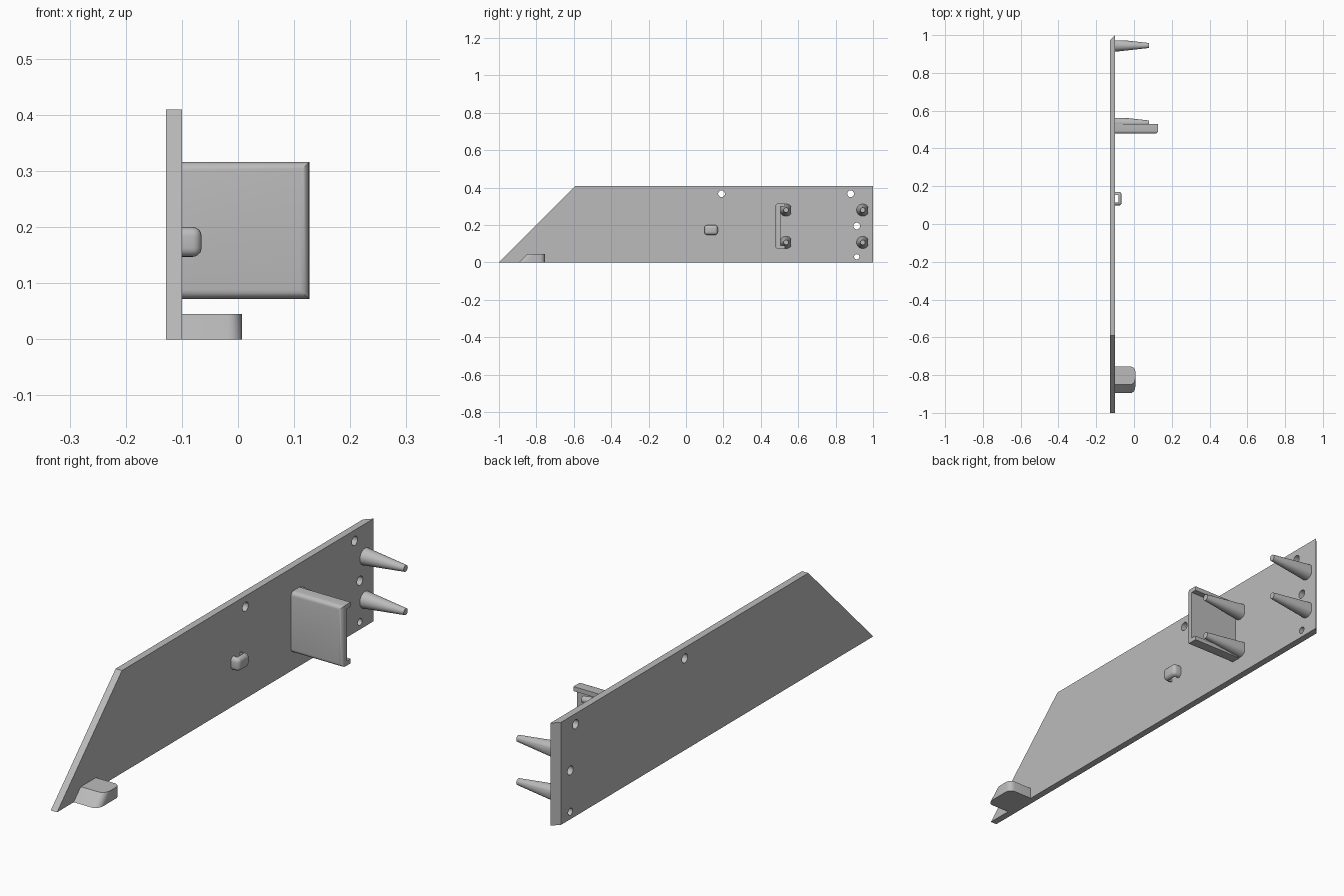
import bpy, bmesh, math
from mathutils import Matrix, Vector

if "Cube" in bpy.data.objects:
    bpy.data.objects.remove(bpy.data.objects["Cube"], do_unlink=True)

grey = bpy.data.materials.new("light grey")
grey.use_nodes = True
COLOUR = (0.5, 0.5, 0.5, 1)
grey.diffuse_color = COLOUR
grey.node_tree.nodes["Principled BSDF"].inputs["Base Color"].default_value = COLOUR

AXES = {"x": Matrix(((0, 0, 1), (1, 0, 0), (0, 1, 0))).to_4x4(),
        "z": Matrix.Identity(4)}
INNER = -0.1    # face of the plate that carries the fittings
OUTER = -0.128


def finish(name, bm):
    bmesh.ops.recalc_face_normals(bm, faces=bm.faces)
    mesh = bpy.data.meshes.new(name)
    bm.to_mesh(mesh)
    bm.free()
    mesh.materials.append(grey)
    ob = bpy.data.objects.new(name, mesh)
    bpy.context.scene.collection.objects.link(ob)
    return ob


def prism(name, points, axis, low, high):
    """Extrude a flat outline along an axis."""
    bm = bmesh.new()
    face = bm.faces.new([bm.verts.new((a, b, low)) for a, b in points])
    out = bmesh.ops.extrude_face_region(bm, geom=[face])
    bmesh.ops.translate(bm, vec=(0, 0, high - low),
                        verts=[v for v in out["geom"] if isinstance(v, bmesh.types.BMVert)])
    bm.transform(AXES[axis])
    return finish(name, bm)


def box(name, x, y, z):
    return prism(name, [(x[0], y[0]), (x[1], y[0]), (x[1], y[1]), (x[0], y[1])], "z", *z)


def cone(name, y, z, r1, r2, low, high, sides=32):
    bm = bmesh.new()
    bmesh.ops.create_cone(bm, cap_ends=True, segments=sides, radius1=r1, radius2=r2,
                          depth=high - low)
    bm.transform(Matrix.Translation((((low + high) / 2), y, z)) @ AXES["x"])
    return finish(name, bm)


def cut(ob, cutter):
    cutter.hide_render = True
    mod = ob.modifiers.new("cut", "BOOLEAN")
    mod.operation, mod.solver, mod.object = "DIFFERENCE", "EXACT", cutter
    apply(ob)
    bpy.data.objects.remove(cutter, do_unlink=True)


def apply(ob):
    bpy.context.view_layer.update()
    graph = bpy.context.evaluated_depsgraph_get()
    mesh = bpy.data.meshes.new_from_object(ob.evaluated_get(graph))
    ob.modifiers.clear()
    ob.data = mesh


def round_edges(ob, width, rule, segments=5):
    """Bevel the edges whose two end points satisfy a rule."""
    bm = bmesh.new()
    bm.from_mesh(ob.data)
    edges = [e for e in bm.edges if rule(e.verts[0].co, e.verts[1].co)]
    bmesh.ops.bevel(bm, geom=edges, offset=width, segments=segments,
                    profile=0.5, affect="EDGES", clamp_overlap=True)
    bm.to_mesh(ob.data)
    bm.free()


def smooth(ob):
    bpy.ops.object.select_all(action="DESELECT")
    ob.select_set(True)
    bpy.context.view_layer.objects.active = ob
    bpy.ops.object.shade_smooth_by_angle(angle=math.radians(35))


# Side plate with a raked front and a mitred rear end
plate = prism("side_plate", [(-1, 0), (1, 0), (1, 0.41), (-0.59, 0.41)], "x", OUTER, INNER)
for v in plate.data.vertices:
    if v.co.y > 0.9 and v.co.x < -0.11:
        v.co.y -= INNER - OUTER
holes = [(-0.91, 0.04), (-0.65, 0.303), (-0.5, 0.367), (0.19, 0.367),
         (0.88, 0.367), (0.913, 0.195), (0.913, 0.03)]
for y, z in holes:
    r = 0.014 if (y, z) == holes[-1] else 0.018
    cut(plate, cone("hole_cutter", y, z, r, r, -0.2, 0, 24))
smooth(plate)

# Front foot block, raked like the plate, with rounded outer corners
foot = prism("front_foot", [(-0.895, 0), (-0.755, 0), (-0.755, 0.045), (-0.85, 0.045)],
             "x", INNER, 0.007)
round_edges(foot, 0.025, lambda a, b: a.x > 0 and b.x > 0 and abs(a.z - b.z) > 0.01)
smooth(foot)

# Small cable loop with a vertical passage
loop = box("cable_loop", (INNER, -0.065), (0.098, 0.17), (0.147, 0.2))
round_edges(loop, 0.016, lambda a, b: max(a.x, b.x) > -0.07)
cut(loop, box("loop_cutter", (INNER, -0.082), (0.114, 0.154), (0.1, 0.3)))
smooth(loop)

# Channel bracket: web towards the front, flanges towards the rear
bracket = box("channel_bracket", (INNER, 0.127), (0.478, 0.53), (0.072, 0.316))
round_edges(bracket, 0.016,
            lambda a, b: a.y < 0.5 and b.y < 0.5 and max(a.x, b.x) > 0)
cut(bracket, box("channel_cutter", (-0.2, 0.2), (0.506, 0.6), (0.09, 0.298)))
smooth(bracket)

# Tapered pins with a flat on the rear side
for label, y in (("middle", 0.535), ("rear", 0.945)):
    for level, z in (("lower", 0.107), ("upper", 0.28)):
        pin = cone(f"{label}_{level}_pin", y, z, 0.033, 0.013, INNER, 0.08)
        cut(pin, box("flat_cutter", (-0.2, 0.2), (y + 0.027, y + 0.1), (z - 0.1, z + 0.1)))
        smooth(pin)
